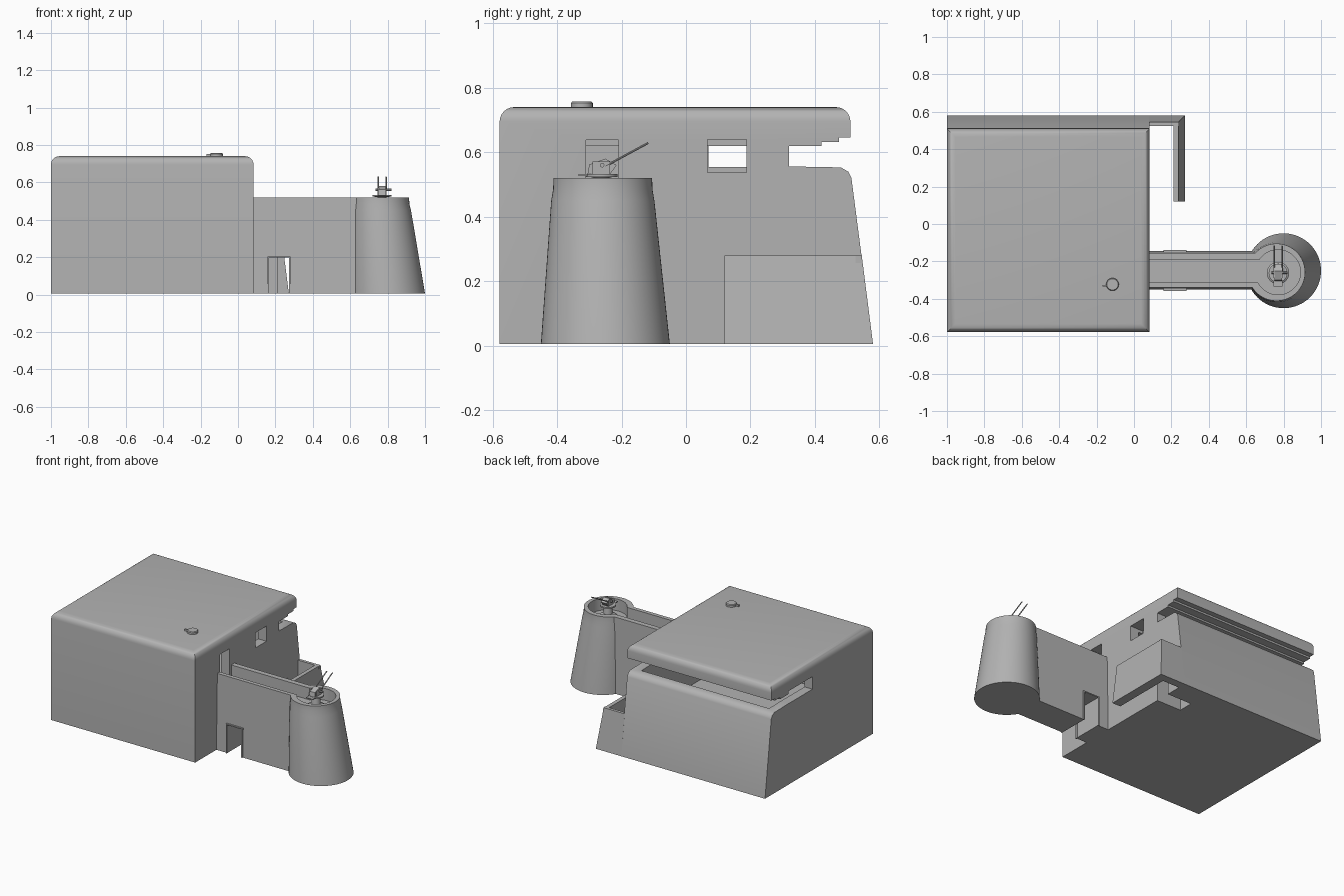
import bpy, bmesh, math
from mathutils import Vector

if "Cube" in bpy.data.objects:
    bpy.data.objects.remove(bpy.data.objects["Cube"], do_unlink=True)

concrete = bpy.data.materials.new("concrete_grey")
concrete.use_nodes = True
colour = (0.45, 0.45, 0.45, 1)
concrete.diffuse_color = colour
concrete.node_tree.nodes["Principled BSDF"].inputs["Base Color"].default_value = colour


def finish(name, bm):
    bmesh.ops.recalc_face_normals(bm, faces=bm.faces)
    mesh = bpy.data.meshes.new(name)
    bm.to_mesh(mesh)
    bm.free()
    ob = bpy.data.objects.new(name, mesh)
    bpy.context.collection.objects.link(ob)
    mesh.materials.append(concrete)
    return ob


def loft(name, rings):
    """Skin a list of equal-length point loops and cap both ends."""
    bm = bmesh.new()
    loops = [[bm.verts.new(p) for p in ring] for ring in rings]
    for a, b in zip(loops, loops[1:]):
        for i in range(len(a)):
            j = (i + 1) % len(a)
            bm.faces.new((a[i], a[j], b[j], b[i]))
    bm.faces.new(loops[0])
    bm.faces.new(loops[-1])
    return finish(name, bm)


def box(name, x, y, z):
    return loft(name, [[(i, y[0], z[0]), (i, y[1], z[0]), (i, y[1], z[1]), (i, y[0], z[1])] for i in x])


def prism(name, x, profile):
    return loft(name, [[(i, y, z) for y, z in profile] for i in x])


def lathe(name, rings, sides=48):
    step = math.tau / sides
    return loft(name, [[(cx + r * math.cos(i * step), cy + r * math.sin(i * step), z)
                        for i in range(sides)] for cx, cy, r, z in rings])


def rod(name, start, end, radius, sides=10):
    a, b = Vector(start), Vector(end)
    turn = (b - a).to_track_quat('Z', 'Y')
    step = math.tau / sides
    return loft(name, [[p + turn @ Vector((radius * math.cos(i * step), radius * math.sin(i * step), 0))
                        for i in range(sides)] for p in (a, b)])


def cut(ob, cutters):
    for c in cutters:
        c.hide_render = True
        c.display_type = 'WIRE'
        mod = ob.modifiers.new(c.name, 'BOOLEAN')
        mod.operation = 'DIFFERENCE'
        mod.solver = 'EXACT'
        mod.object = c


def apply_cuts(obs, cutters):
    bpy.context.view_layer.update()
    for ob in obs:
        graph = bpy.context.evaluated_depsgraph_get()
        mesh = bpy.data.meshes.new_from_object(ob.evaluated_get(graph))
        ob.modifiers.clear()
        ob.data = mesh
    for c in cutters:
        bpy.data.objects.remove(c, do_unlink=True)


def smooth(obs):
    bpy.ops.object.select_all(action='DESELECT')
    for ob in obs:
        ob.select_set(True)
    bpy.context.view_layer.objects.active = obs[0]
    bpy.ops.object.shade_smooth_by_angle(angle=math.radians(35))


# Bunker block: sloped rear wall, observation slit with a stepped overhang
house = prism("bunker", (-1, 0.083), [
    (-0.578, 0.005), (0.58, 0.005), (0.513, 0.52), (0.503, 0.54), (0.48, 0.553), (0.32, 0.556),
    (0.32, 0.62), (0.42, 0.62), (0.42, 0.632), (0.475, 0.632), (0.475, 0.645),
    (0.51, 0.645), (0.51, 0.74), (-0.578, 0.74)])
bm = bmesh.new()
bm.from_mesh(house.data)
rim = [e for e in bm.edges if all(v.co.z > 0.73 for v in e.verts)]
bmesh.ops.bevel(bm, geom=rim, offset=0.045, segments=6, profile=0.5, affect='EDGES')
bm.to_mesh(house.data)
bm.free()

# Room and its openings
openings = [
    box("room_cutter", (-0.94, 0.02), (-0.5, 0.45), (0.25, 0.62)),
    box("side_slit_cutter", (-1.1, -0.9), (0.07, 0.33), (0.555, 0.64)),
    box("window_cutter", (-0.01, 0.2), (0.067, 0.187), (0.537, 0.64)),
    box("upper_door_cutter", (-0.01, 0.2), (-0.31, -0.21), (0.44, 0.638)),
    box("lower_door_cutter", (-0.1, 0.2), (0.32, 0.42), (-0.1, 0.2)),
]
cut(house, openings)
apply_cuts([house], openings)

# Gun tower and the raised passage leading to it
tower = lathe("tower", [(0.8, -0.25, 0.2, 0.005), (0.765, -0.258, 0.16, 0.45),
                        (0.762, -0.258, 0.154, 0.485), (0.762, -0.258, 0.153, 0.52)], 64)
passage = prism("passage_wall", (0.08, 0.72), [
    (-0.35, 0.005), (-0.145, 0.005), (-0.155, 0.52), (-0.34, 0.52)])
hollows = [
    lathe("well_cutter", [(0.77, -0.258, 0.12, 0.44), (0.77, -0.258, 0.12, 0.6)]),
    box("trench_cutter", (0, 0.77), (-0.313, -0.19), (0.44, 0.6)),
]
arch = box("doorway_cutter", (0.165, 0.275), (-0.5, 0), (-0.1, 0.2))
cut(tower, hollows)
cut(passage, hollows + [arch])
apply_cuts([tower, passage], hollows + [arch])

# Thin frame round the ground doorway on both sides
frames = []
for side, y in (("front", (-0.357, -0.34)), ("back", (-0.155, -0.138))):
    for part, x, z in (("right_jamb", (0.158, 0.166), (0.005, 0.205)),
                       ("left_jamb", (0.274, 0.282), (0.005, 0.205)),
                       ("lintel", (0.158, 0.282), (0.198, 0.205))):
        frames.append(box(f"{side}_door_{part}", x, y, z))

# Low battered wall wrapping round the rear entrance
rear_wall = prism("entrance_rear_wall", (0.08, 0.24), [
    (0.525, 0.005), (0.58, 0.005), (0.545, 0.28), (0.525, 0.28)])
return_wall = loft("entrance_side_wall", [
    [(0.21, 0.12, 0.005), (0.272, 0.12, 0.005), (0.272, 0.58, 0.005), (0.21, 0.58, 0.005)],
    [(0.21, 0.12, 0.28), (0.237, 0.12, 0.28), (0.237, 0.545, 0.28), (0.21, 0.545, 0.28)]])

# Roof vent with a side knob
vent = lathe("roof_vent", [(-0.115, -0.323, 0.034, 0.735), (-0.115, -0.323, 0.034, 0.752),
                           (-0.115, -0.323, 0.03, 0.757)], 24)
knob = box("vent_knob", (-0.168, -0.145), (-0.335, -0.325), (0.741, 0.753))

# Twin gun on a pedestal
gx, gy = 0.77, -0.262
gun = [
    lathe("gun_base", [(gx, gy, 0.06, 0.44), (gx, gy, 0.06, 0.455), (gx, gy, 0.03, 0.475),
                       (gx, gy, 0.025, 0.522), (gx, gy, 0.05, 0.524), (gx, gy, 0.05, 0.533)], 24),
    prism("gun_body", (gx - 0.02, gx + 0.02), [
        (-0.305, 0.533), (-0.235, 0.533), (-0.215, 0.56), (-0.25, 0.58), (-0.3, 0.562)]),
    rod("gun_trunnion", (gx - 0.035, -0.26, 0.56), (gx + 0.05, -0.26, 0.56), 0.007),
    box("gunner_seat", (gx - 0.025, gx + 0.025), (-0.333, -0.3), (0.526, 0.532)),
]
for label, dx in (("right", -0.02), ("left", 0.022)):
    gun.append(rod(label + "_barrel", (gx + dx, -0.25, 0.557), (gx + dx, -0.117, 0.629), 0.0035))
    gun.append(box(label + "_cheek", (gx + dx - 0.003, gx + dx + 0.003), (-0.29, -0.235), (0.53, 0.572)))

smooth([house, tower, passage, rear_wall, return_wall, vent, knob] + gun)
